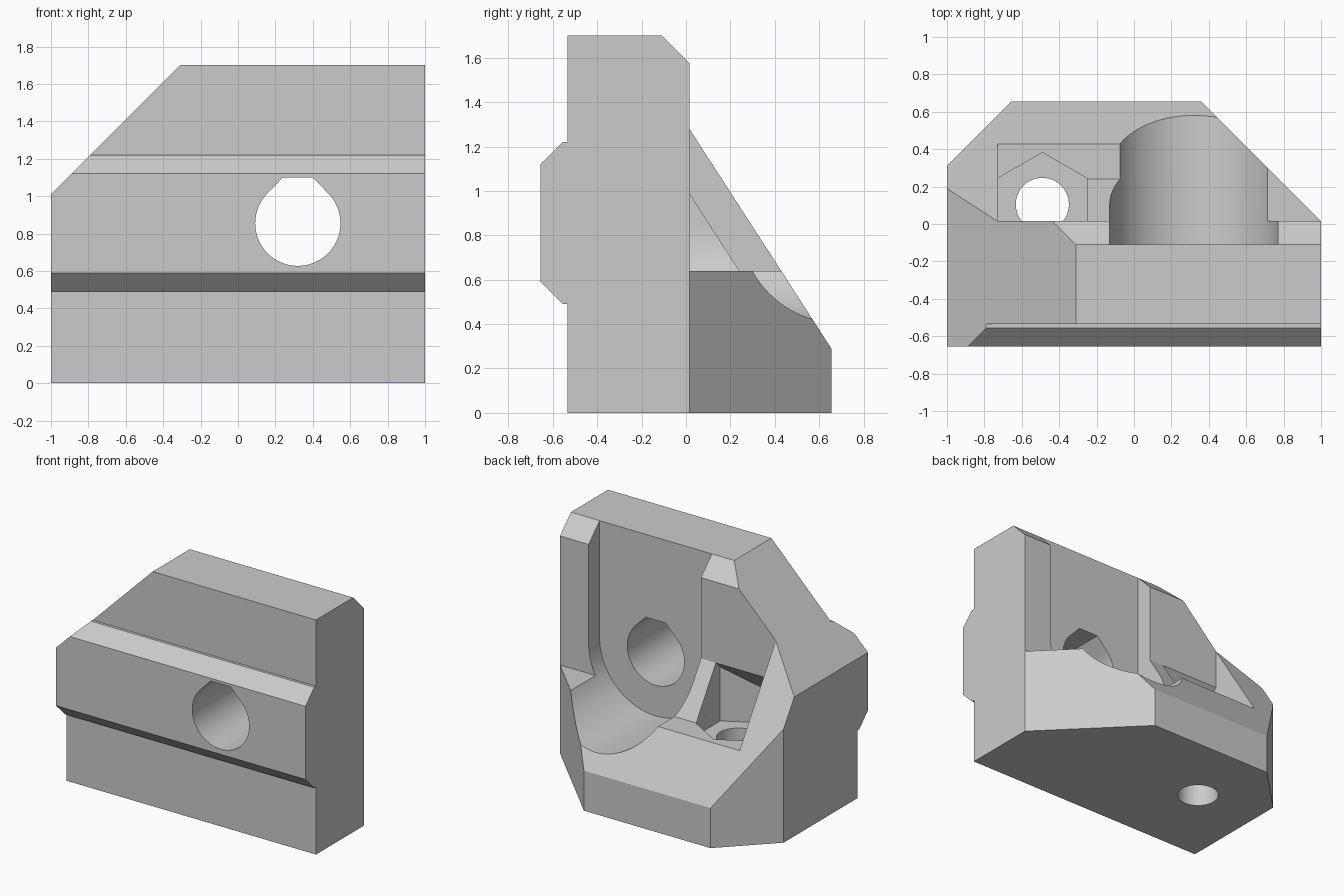
import bpy, bmesh
from math import sin, cos, pi, radians
from mathutils import Vector

if "Cube" in bpy.data.objects:
    bpy.data.objects.remove(bpy.data.objects["Cube"], do_unlink=True)

grey = bpy.data.materials.new("plain grey")
grey.use_nodes = True
grey.diffuse_color = (0.6, 0.6, 0.6, 1)
grey.node_tree.nodes["Principled BSDF"].inputs["Base Color"].default_value = (0.6, 0.6, 0.6, 1)


def prism(name, axis, points, start, end):
    """Extrude a 2D outline along an axis: x takes (y, z), y takes (x, z), z takes (x, y)."""
    place = {"x": lambda a, b, d: (d, a, b),
             "y": lambda a, b, d: (a, d, b),
             "z": lambda a, b, d: (a, b, d)}[axis]
    bm = bmesh.new()
    face = bm.faces.new([bm.verts.new(place(a, b, start)) for a, b in points])
    moved = bmesh.ops.extrude_face_region(bm, geom=[face])["geom"]
    shift = Vector(place(0, 0, end - start))
    bmesh.ops.translate(bm, vec=shift, verts=[v for v in moved if isinstance(v, bmesh.types.BMVert)])
    bmesh.ops.recalc_face_normals(bm, faces=bm.faces)
    mesh = bpy.data.meshes.new(name)
    bm.to_mesh(mesh)
    bm.free()
    mesh.materials.append(grey)
    obj = bpy.data.objects.new(name, mesh)
    bpy.context.collection.objects.link(obj)
    return obj


def combine(body, tool, operation="DIFFERENCE"):
    """Apply one boolean and remove its tool."""
    tool.hide_render = True
    mod = body.modifiers.new(tool.name, "BOOLEAN")
    mod.operation, mod.object, mod.solver = operation, tool, "EXACT"
    bpy.context.view_layer.objects.active = body
    bpy.ops.object.modifier_apply(modifier=mod.name)
    bpy.data.objects.remove(tool, do_unlink=True)


def arc(cx, cy, r, start, end, steps):
    angles = [radians(start + (end - start) * i / steps) for i in range(steps + 1)]
    return [(cx + r * cos(a), cy + r * sin(a)) for a in angles]


def rect(a0, a1, b0, b1):
    return [(a0, b0), (a1, b0), (a1, b1), (a0, b1)]


BACK = 0.015      # rear face of the upright plate
SHELF = 0.64      # level of the cut-down gusset
HOLE_X, HOLE_Z = 0.32, 0.855
NUT_X, NUT_Y = -0.49, 0.105

# Side profile: plate with front rib, rear chamfer and sloping gusset
body = prism("bracket_body", "x", [
    (-0.535, 0), (-0.535, 0.49), (-0.555, 0.49), (-0.655, 0.59), (-0.655, 1.12),
    (-0.555, 1.22), (-0.535, 1.22), (-0.535, 1.70), (-0.11, 1.70), (BACK, 1.575),
    (BACK, 1.28), (0.655, 0.29), (0.655, 0)], -1, 1)

# Bevelled upper corner and the two plan corners of the gusset
combine(body, prism("top_corner_cut", "y", [(-1.2, 0.81), (-0.2, 1.81), (-1.2, 1.81)], -1, 1))
combine(body, prism("left_corner_cut", "z",
                    [(1, BACK), (1.2, BACK), (1.2, 0.8), (0.215, 0.8)], -0.1, 1.5))
combine(body, prism("right_corner_cut", "z", [(-1.2, 0.11), (-0.5, 0.81), (-1.2, 0.81)], -0.1, 1.5))

# Open shelf above the gusset, then the sloping web beside the bore
combine(body, prism("shelf_cut", "x", rect(BACK, 1, SHELF, 1.5), -0.73, 1.2))
combine(body, prism("web", "x", [(-0.05, 0.6), (0.266, 0.6), (BACK, 0.99), (-0.05, 0.99)],
                    -0.25, -0.06), "UNION")

# Round-bottomed slot, open at the top and rear
slot = arc(HOLE_X, HOLE_Z, 0.45, 180, 360, 48) + [(HOLE_X + 0.45, 2), (HOLE_X - 0.45, 2)]
combine(body, prism("slot_cut", "y", slot, -0.11, 1))

# Through bore with a flattened peak
bore = arc(HOLE_X, HOLE_Z, 0.228, 135, 405, 48) + [(HOLE_X + 0.08, 1.1), (HOLE_X - 0.08, 1.1)]
combine(body, prism("bore_cut", "y", bore, -1, 0.2))

# Hexagonal nut pocket with a sloped roof
hexagon = arc(NUT_X, NUT_Y, 0.277, 30, 330, 5)
pocket = prism("nut_pocket_cut", "z", hexagon, 0.55, 1.5)
for v in pocket.data.vertices:
    if v.co.z > 1:
        v.co.z = v.co.y + 0.975
combine(body, pocket)

# Vertical bolt hole through the base
combine(body, prism("bolt_hole_cut", "z", arc(NUT_X, NUT_Y, 0.142, 0, 352.5, 47), -0.1, 0.6))

# Smooth the round walls and keep the hard edges
bpy.ops.object.select_all(action="DESELECT")
body.select_set(True)
bpy.context.view_layer.objects.active = body
bpy.ops.object.shade_smooth_by_angle(angle=radians(25))
